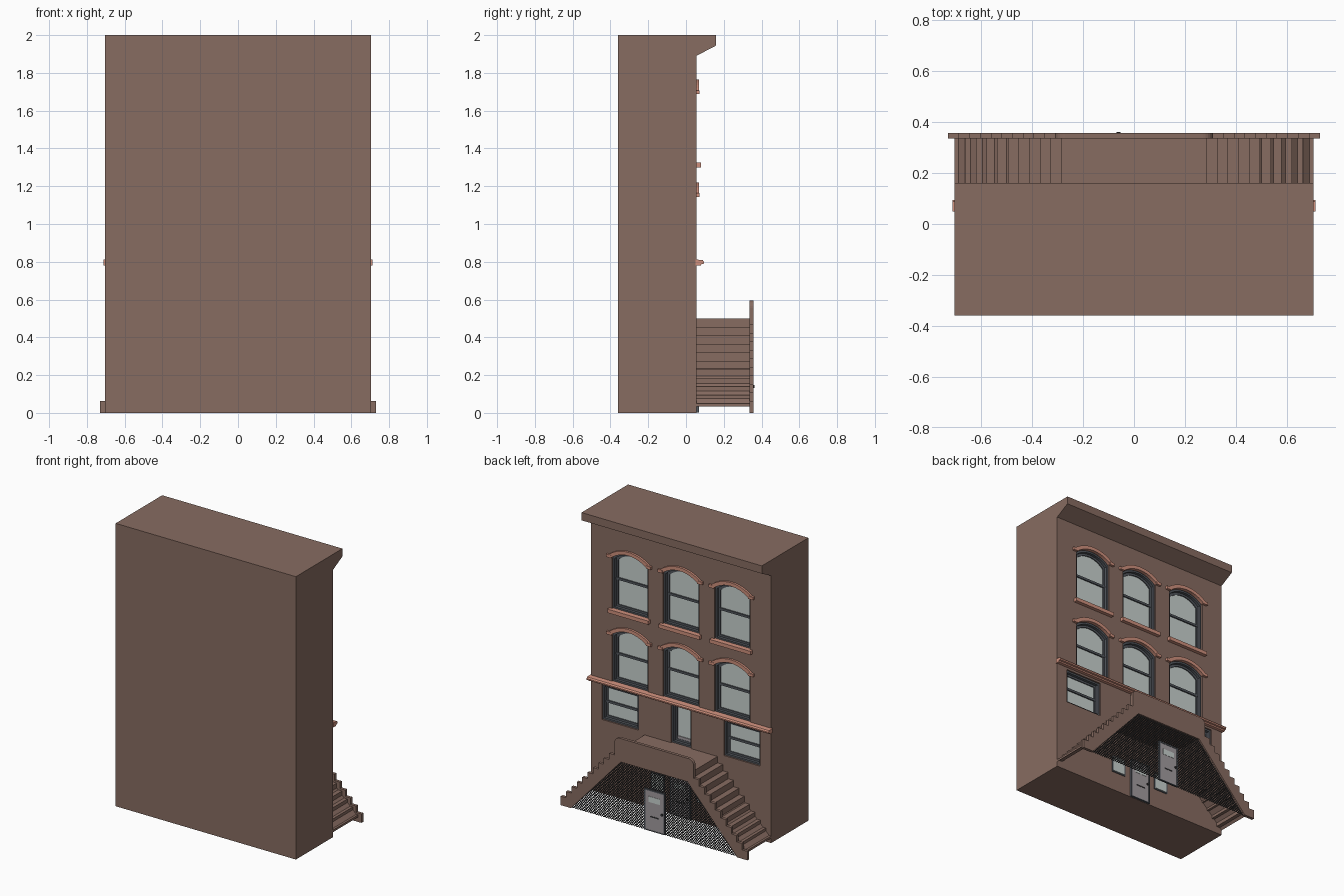
import bpy, bmesh, math

if "Cube" in bpy.data.objects:
    bpy.data.objects.remove(bpy.data.objects["Cube"])

def material(name, r, g, b):
    m = bpy.data.materials.new(name)
    m.diffuse_color = (r, g, b, 1)
    m.use_nodes = True
    m.node_tree.nodes["Principled BSDF"].inputs["Base Color"].default_value = m.diffuse_color
    return m

BROWN = material("brownstone", .245, .15, .12)
SALMON = material("salmon_trim", .62, .28, .205)
GLASS = material("pale_glass", .58, .64, .62)
FRAME = material("slate_frame", .085, .095, .11)
GREY = material("door_grey", .36, .33, .345)
IRON = material("dark_iron", .04, .04, .042)

def finish(name, bm, mat):
    bmesh.ops.recalc_face_normals(bm, faces=bm.faces)
    me = bpy.data.meshes.new(name)
    bm.to_mesh(me)
    bm.free()
    me.materials.append(mat)
    ob = bpy.data.objects.new(name, me)
    bpy.context.collection.objects.link(ob)
    return ob

def prism(name, polys, a, b, mat, axis='y'):
    """Extrude outlines from a to b: (x,z) along y, or (y,z) along x."""
    bm = bmesh.new()
    for pts in polys:
        def place(p, d):
            return (p[0], d, p[1]) if axis == 'y' else (d, p[0], p[1])
        lo = [bm.verts.new(place(p, a)) for p in pts]
        hi = [bm.verts.new(place(p, b)) for p in pts]
        bm.faces.new(lo)
        bm.faces.new(hi)
        n = len(pts)
        for i in range(n):
            j = (i + 1) % n
            bm.faces.new((lo[i], lo[j], hi[j], hi[i]))
    return finish(name, bm, mat)

def ring(name, outer, inner, a, b, mat):
    """Closed frame between two matching (x,z) outlines."""
    bm = bmesh.new()
    rows = [[bm.verts.new((x, y, z)) for x, z in pts]
            for pts, y in ((outer, a), (outer, b), (inner, b), (inner, a))]
    n = len(outer)
    for k in range(4):
        r, s = rows[k], rows[(k + 1) % 4]
        for i in range(n):
            j = (i + 1) % n
            bm.faces.new((r[i], r[j], s[j], s[i]))
    return finish(name, bm, mat)

def rect(x0, x1, z0, z1):
    return [(x0, z0), (x1, z0), (x1, z1), (x0, z1)]

def arc(cx, hw, spring, rise, n=12):
    """Segmental arch points from right to left."""
    R = (hw * hw + rise * rise) / (2 * rise)
    t = math.asin(hw / R)
    return [(cx + R * math.sin(t - 2 * t * i / n),
             spring + rise - R + R * math.cos(t - 2 * t * i / n)) for i in range(n + 1)]

def opening(cx, hw, z0, top, rise, inset=0):
    h = hw - inset
    if not rise:
        return rect(cx - h, cx + h, z0 + inset, top - inset)
    return [(cx - h, z0 + inset), (cx + h, z0 + inset)] + arc(cx, h, top - inset, rise)

WALL = .055
# openings: name, centre x, half width, bottom, spring, arch rise
openings = []
for x in (-.4, 0, .4):
    openings.append(("upper_window", x, .14, 1.325, 1.69, .05))
    openings.append(("middle_window", x, .14, .81, 1.145, .05))
for x in (-.477, .477):
    openings.append(("parlour_window", x, .142, .52, .765, 0))
openings.append(("front_door", 0, .078, .5, .775, 0))

# building block with flared cornice, then cut the openings
body = prism("building", [[(-.36, 0), (WALL, 0), (WALL, 1.89), (.16, 1.945), (.16, 2), (-.36, 2)]],
             -.705, .705, BROWN, 'x')
cutter = prism("opening_cutter", [opening(*o[1:]) for o in openings], .01, .1, BROWN)
mod = body.modifiers.new("openings", 'BOOLEAN')
mod.operation = 'DIFFERENCE'
mod.solver = 'EXACT'
mod.object = cutter
bpy.context.view_layer.objects.active = body
body.select_set(True)
bpy.ops.object.modifier_apply(modifier=mod.name)
bpy.data.objects.remove(cutter)

for name, x, hw, z0, top, rise in openings:
    # glass, dark lining and sash
    shape = opening(x, hw, z0, top, rise)
    prism(name + "_glass", [opening(x, hw, z0, top, rise, .004)], .008, .017, GLASS)
    ring(name + "_lining", shape, opening(x, hw, z0, top, rise, .012), .009, .044, FRAME)
    ring(name + "_sash", opening(x, hw, z0, top, rise, .01),
         opening(x, hw, z0, top, rise, .026), .01, .024, FRAME)
    if name != "front_door":
        mid = (z0 + top + rise) / 2
        prism(name + "_meeting_rail", [rect(x - hw + .01, x + hw - .01, mid - .008, mid + .008)],
              .01, .026, FRAME)
    else:
        prism(name + "_bottom_rail", [rect(x - .06, x + .06, .51, .545)], .01, .022, GREY)
    # arched hood with feet
    if rise:
        hood = arc(x, .168, top + .01, .065) + arc(x, .138, top, .05)[::-1]
        feet = [rect(x + s * .155 - .019, x + s * .155 + .019, top - .002, top + .018) for s in (-1, 1)]
        prism(name + "_hood", [hood], .05, .07, SALMON)
        prism(name + "_hood_feet", feet, .05, .072, SALMON)
    if name == "upper_window":
        prism(name + "_sill", [rect(x - .16, x + .16, 1.3, 1.326)], .03, .08, SALMON)

# string course
prism("string_course", [[(.05, .78), (.078, .78), (.082, .788), (.094, .79), (.095, .8),
                         (.088, .809), (.05, .812)]], -.712, .712, SALMON, 'x')

# double staircase with landing: right half outline, then mirrored
half = [(.705, .035)]
for i in range(10):
    x, z = .705 - .042 * i, .05 + .045 * i
    half += [(x, z), (x - .042, z)]
half += [(.285, .5)]
under = [(-.27, .45), (.27, .45)]
prism("staircase", [half + [(-x, z) for x, z in half[::-1]] + under], WALL, .338, BROWN)

# front stringer wall with stepped edge and rounded parapet
half = [(.65, 0), (.73, 0)]
for i in range(10):
    x, z = .73 - .042 * i, .063 + .045 * i
    half += [(x, z), (x - .042, z)]
half += [(.27 + .04 * math.cos(a), .556 + .04 * math.sin(a))
         for a in [math.pi / 2 * k / 6 for k in range(7)]]
prism("stringer_wall", [half + [(-x, z) for x, z in half[::-1]] + [(-.26, .43), (.26, .43)]],
      .336, .357, BROWN)

# diagonal iron lattice filling the trapezoid below the stairs
bars, k, w = [], .39 / .43, .0032
for s in (-1, 1):
    for i in range(-55, 56):
        c = i * .02
        lo, hi = 0, .432
        for coef, lim in ((s + k, .65 - c), (k - s, .65 + c)):
            if coef > 0:
                hi = min(hi, lim / coef)
            else:
                lo = max(lo, lim / coef)
        if hi - lo > .005:
            a, b = c + s * lo, c + s * hi
            bars.append([(a - w, lo), (a + w, lo), (b + w, hi), (b - w, hi)])
prism("iron_lattice", bars, .344, .348, IRON)

# gate in the lattice and basement door on the wall
for name, y, top in (("gate", .34, .29), ("basement_door", WALL, .28)):
    f = y + .012
    ring(name + "_frame", rect(-.08, .08, .002, top + .004), rect(-.07, .07, .008, top - .006),
         y, f + .002, FRAME)
    prism(name + "_leaf", [rect(-.072, .072, .006, top - .004)], y, f, GREY)
    prism(name + "_pane", [rect(-.045, .045, top - .085, top - .045)], f, f + .002, GLASS)
    prism(name + "_slot", [rect(-.035, .035, .1, .108)], f, f + .002, IRON)
    prism(name + "_knob", [[(-.06 + .008 * math.cos(t * math.pi / 4), .14 + .008 * math.sin(t * math.pi / 4))
                            for t in range(8)]], f, f + .01, IRON)

# basement windows
for x in (-.18, .18):
    prism("basement_window_frame", [rect(x - .055, x + .055, .135, .255)], WALL, .06, FRAME)
    prism("basement_window_glass", [rect(x - .047, x + .047, .143, .247)], .06, .063, GLASS)
